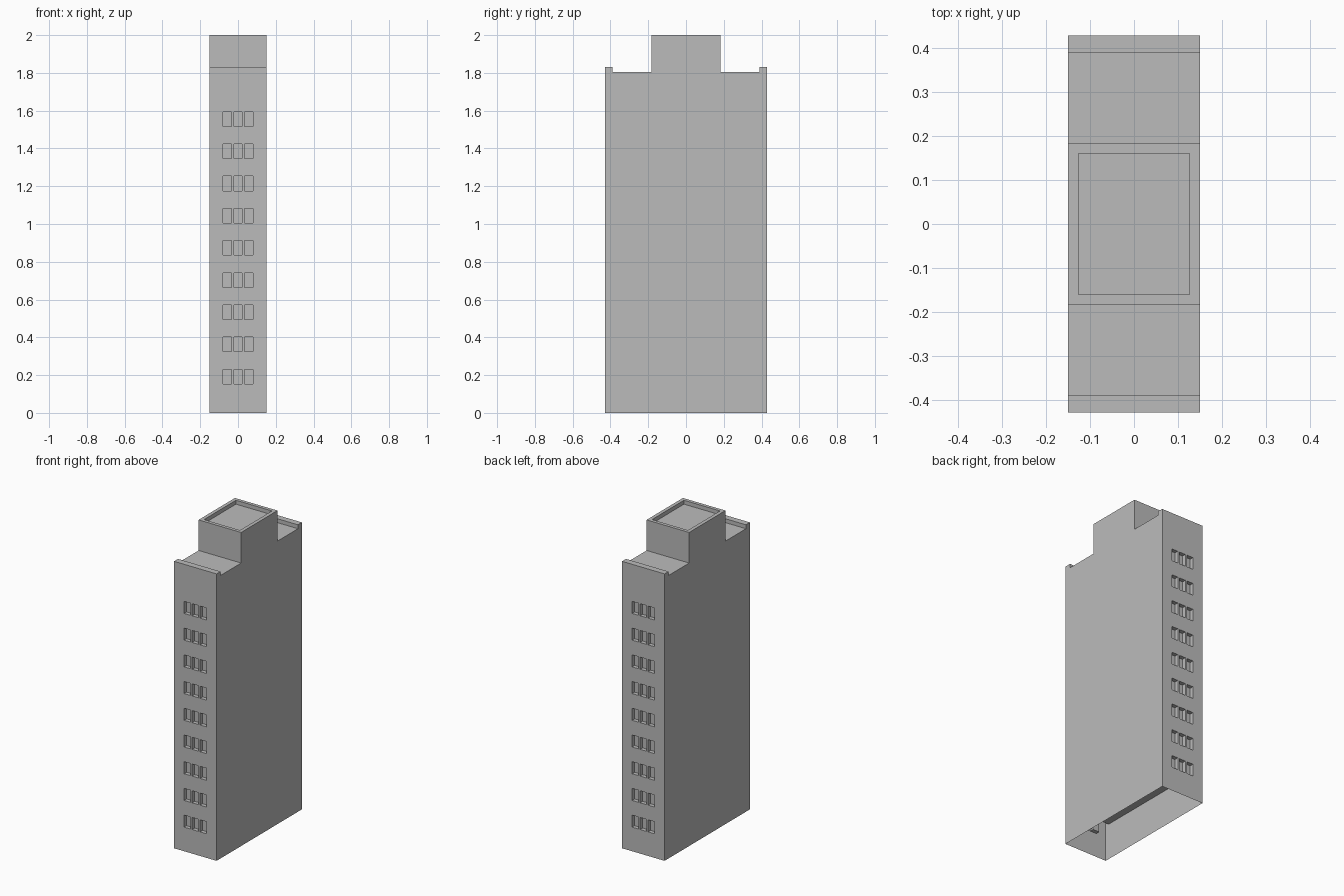
import bpy, bmesh
from mathutils import Matrix, Vector

cube = bpy.data.objects.get("Cube")
if cube:
    bpy.data.objects.remove(cube, do_unlink=True)

HALF_X, HALF_Y = 0.15, 0.43
CEILING = 0.23

concrete = bpy.data.materials.new("concrete grey")
concrete.use_nodes = True
grey = (0.5, 0.5, 0.5, 1)
concrete.diffuse_color = grey
concrete.node_tree.nodes["Principled BSDF"].inputs["Base Color"].default_value = grey


def add_object(name, bm):
    bmesh.ops.recalc_face_normals(bm, faces=bm.faces)
    mesh = bpy.data.meshes.new(name)
    bm.to_mesh(mesh)
    bm.free()
    mesh.materials.append(concrete)
    obj = bpy.data.objects.new(name, mesh)
    bpy.context.collection.objects.link(obj)
    return obj


def add_box(bm, center, size):
    matrix = Matrix.Translation(center) @ Matrix.Diagonal((*size, 1))
    bmesh.ops.create_cube(bm, size=1, matrix=matrix)


# Tower: stepped side profile, mirrored front to back and extruded across
half = [(HALF_Y, 0), (HALF_Y, 1.83), (0.39, 1.83), (0.39, 1.805), (0.183, 1.805), (0.183, 2)]
profile = half + [(-y, z) for y, z in reversed(half)]
bm = bmesh.new()
side = bm.faces.new([bm.verts.new((-HALF_X, y, z)) for y, z in profile])
walls = bmesh.ops.extrude_face_region(bm, geom=[side])
verts = [v for v in walls["geom"] if isinstance(v, bmesh.types.BMVert)]
bmesh.ops.translate(bm, verts=verts, vec=(2 * HALF_X, 0, 0))
tower = add_object("tower", bm)

# Cutters: window recesses on both ends and the sunken roof panel
bm = bmesh.new()
for end in (-1, 1):
    for floor in range(9):
        for column in (-1, 0, 1):
            add_box(bm, (column * 0.0565, end * HALF_Y, 0.192 + floor * 0.1704),
                    (0.045, 0.05, 0.077))
add_box(bm, (0, 0, 2), (0.254, 0.322, 0.05))
cutter = add_object("recess_cutter", bm)
cutter.hide_render = True
cutter.hide_viewport = True

cut = tower.modifiers.new("recesses", 'BOOLEAN')
cut.operation = 'DIFFERENCE'
cut.solver = 'EXACT'
cut.object = cutter

# Bake the cut and open the underside
depsgraph = bpy.context.evaluated_depsgraph_get()
baked = bpy.data.meshes.new_from_object(tower.evaluated_get(depsgraph))
tower.modifiers.clear()
tower.data = baked
bpy.data.objects.remove(cutter, do_unlink=True)
bm = bmesh.new()
bm.from_mesh(baked)
underside = [f for f in bm.faces if f.calc_center_median().z < 0.001]
bmesh.ops.delete(bm, geom=underside, context='FACES')
bm.to_mesh(baked)
bm.free()

# Ceiling inside the open base
bm = bmesh.new()
bmesh.ops.create_grid(bm, x_segments=1, y_segments=1, size=1,
                      matrix=Matrix.Translation((0, 0, CEILING))
                      @ Matrix.Diagonal((HALF_X, HALF_Y - 0.025, 1, 1)))
ceiling = add_object("base_ceiling", bm)
ceiling.data.flip_normals()
